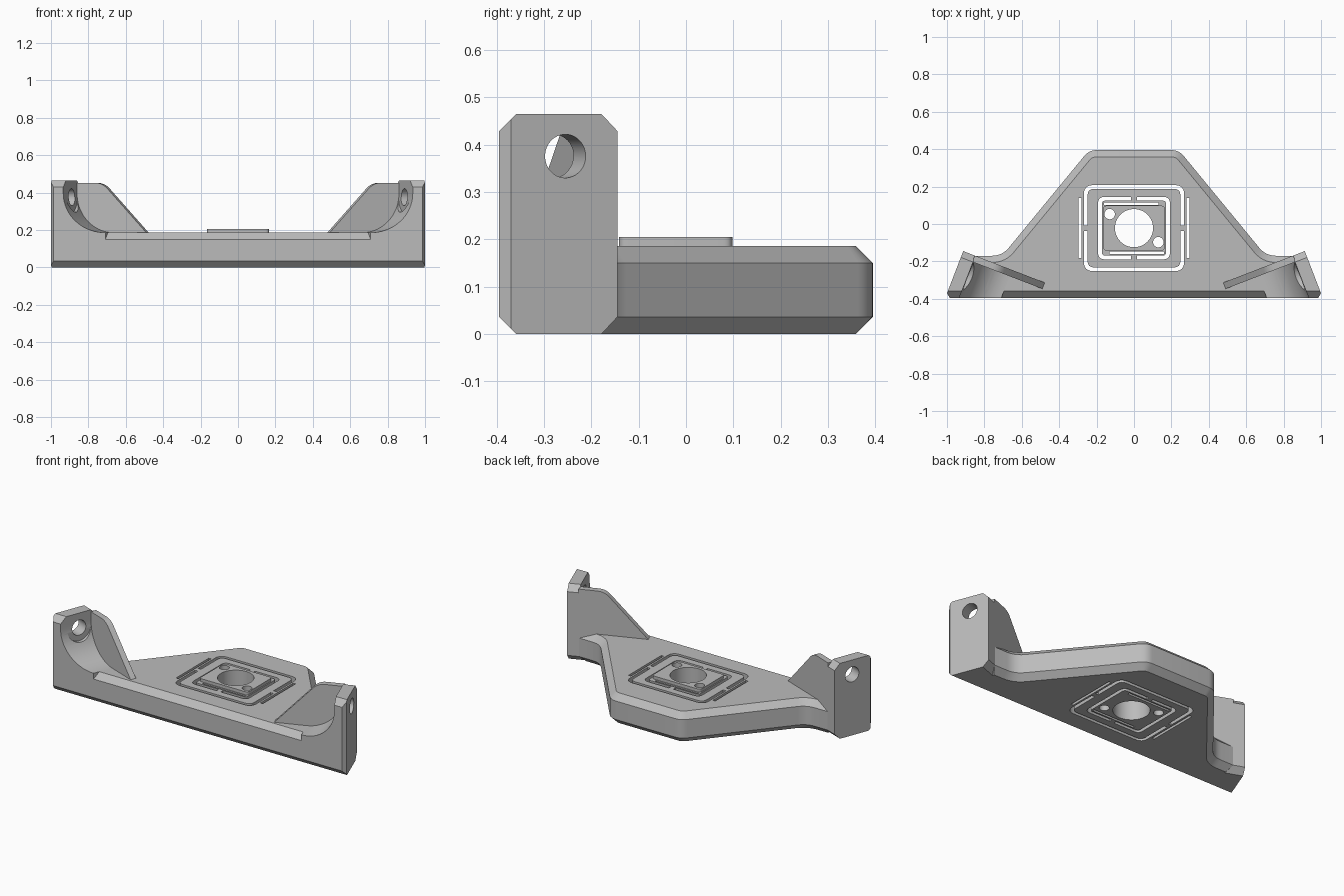
import bpy, bmesh, math
from mathutils import Matrix, Vector

cube = bpy.data.objects.get("Cube")
if cube:
    bpy.data.objects.remove(cube, do_unlink=True)

grey = bpy.data.materials.new("plain_grey")
grey.use_nodes = True
COLOUR = (0.5, 0.5, 0.5, 1)
grey.diffuse_color = COLOUR
grey.node_tree.nodes["Principled BSDF"].inputs["Base Color"].default_value = COLOUR

HEIGHT, DEPTH, FRONT, CHAMFER = 0.465, 0.186, -0.395, 0.036
CENTRE = Vector((0, -0.022))

# End frame: local x runs inward from the end face, y is up, z runs forward
slant = math.radians(21.1)
inward = Vector((-math.cos(slant), -math.sin(slant), 0))
forward = Vector((math.sin(slant), -math.cos(slant), 0))
corner = Vector((0.913, -0.145, 0))
up = Vector((0, 0, 1))
END = Matrix((inward, up, forward)).transposed().to_4x4()
END.translation = corner


def prism(name, pts, lo, hi, frame=Matrix(), bevel=0, clips=()):
    bm = bmesh.new()
    rings = [[bm.verts.new((p[0], p[1], z)) for p in pts] for z in (lo, hi)]
    for ring in rings:
        bm.faces.new(ring)
    for i in range(len(pts)):
        bm.faces.new((rings[0][i - 1], rings[0][i], rings[1][i], rings[1][i - 1]))
    bmesh.ops.recalc_face_normals(bm, faces=bm.faces[:])
    if bevel:
        rims = [e for e in bm.edges if abs(e.verts[0].co.z - e.verts[1].co.z) < 1e-6]
        bmesh.ops.bevel(bm, geom=rims, offset=bevel, segments=1, affect='EDGES')
    bm.transform(frame)
    for co, no in clips:
        bmesh.ops.bisect_plane(bm, geom=bm.verts[:] + bm.edges[:] + bm.faces[:],
                               plane_co=co, plane_no=no, clear_outer=True)
        bmesh.ops.holes_fill(bm, edges=[e for e in bm.edges if e.is_boundary], sides=0)
    bmesh.ops.recalc_face_normals(bm, faces=bm.faces[:])
    mesh = bpy.data.meshes.new(name)
    bm.to_mesh(mesh)
    bm.free()
    mesh.materials.append(grey)
    obj = bpy.data.objects.new(name, mesh)
    bpy.context.collection.objects.link(obj)
    return obj


def apply(obj, kind, **settings):
    mod = obj.modifiers.new("step", kind)
    for key, value in settings.items():
        setattr(mod, key, value)
    bpy.context.view_layer.objects.active = obj
    bpy.ops.object.modifier_apply(modifier=mod.name)


def cut(obj, tool):
    apply(obj, 'BOOLEAN', object=tool, operation='DIFFERENCE', solver='EXACT')
    bpy.data.objects.remove(tool, do_unlink=True)


def mirrored(obj):
    apply(obj, 'MIRROR', use_mirror_merge=False)
    return obj


def rounded(corners, steps=6):
    """Corners are (x, y, tangent length); a length of 0 stays sharp."""
    out = []
    for i, (x, y, t) in enumerate(corners):
        p = Vector((x, y))
        if not t:
            out.append(p)
            continue
        a = p + (Vector(corners[i - 1][:2]) - p).normalized() * t
        b = p + (Vector(corners[(i + 1) % len(corners)][:2]) - p).normalized() * t
        for k in range(steps + 1):
            s = k / steps
            out.append(a * (1 - s) ** 2 + p * 2 * s * (1 - s) + b * s * s)
    return out


def circle(x, y, r, n=48):
    return [(x + r * math.cos(k * math.tau / n), y + r * math.sin(k * math.tau / n)) for k in range(n)]


def rect(hx, hy, r=0, x=0, y=0):
    x, y = CENTRE.x + x, CENTRE.y + y
    return rounded([(x - hx, y - hy, r), (x + hx, y - hy, r), (x + hx, y + hy, r), (x - hx, y + hy, r)])


def end_tools():
    """Bolt holes and wider tool grooves along the slanted axes."""
    axis = END @ Matrix.Translation((0, 0, 0.118))
    turn = Matrix.Rotation(math.pi / 2, 4, 'Y')
    for z in (0.13, 0.376):
        for name, r, near, far in (("bolt_hole", 0.046, -0.1, 0.3), ("tool_groove", 0.08, 0.073, 0.85)):
            yield prism(name, circle(0, z, r), near, far, axis @ turn)


# Base plate with chamfered rims
half = [(0.24, 0.395, 0.04), (0.705, -0.17, 0.055), (0.85, -0.17, 0), (0.925, FRONT, 0)]
outline = rounded(half + [(-x, y, t) for x, y, t in reversed(half)])
plate = prism("base_plate", outline, 0, DEPTH, bevel=CHAMFER)
for tool in end_tools():
    cut(plate, mirrored(tool))

# End flanges with a large concave fillet down to the plate
R = 0.21
sweep = [(0.07 + R - R * math.cos(a), DEPTH + R - R * math.sin(a))
         for a in (k * math.pi / 32 for k in range(17))]
profile = [(0, 0), (0, HEIGHT), (0.07, HEIGHT)] + sweep + [(0.07 + R, 0)]
clips = [
    ((0, FRONT, 0), (0, -1, 0)),
    ((0, FRONT + CHAMFER, HEIGHT), (0, -1, 1)),
    ((0, FRONT + CHAMFER, 0), (0, -1, -1)),
    ((1, -0.37, 0), (0.86, -0.51, 0)),
    (corner + up * (HEIGHT - CHAMFER), up - forward),
    (corner + up * CHAMFER, -up - forward),
]
flanges = prism("end_flanges", profile, 0, 0.4, END, clips=clips)
for tool in end_tools():
    cut(flanges, tool)
mirrored(flanges)

# Gusset wall behind each flange
outline = rounded([(0.066, 0.1, 0), (0.066, 0.452, 0), (0.215, 0.452, 0.04), (0.467, DEPTH, 0), (0.467, 0.1, 0)])
gussets = mirrored(prism("gussets", outline, 0, 0.036, END))

# Raised centre pad
pad = prism("centre_pad", rect(0.165, 0.12, 0.02), DEPTH - 0.02, 0.205)

# Slotted rings with small bridges, and bars that overlap the bridges
for hx, hy, r, bridge in ((0.268, 0.23, 0.05, (0.4, 0.015)), (0.192, 0.167, 0.035, (0.015, 0.4))):
    ring = prism("ring_slot", rect(hx, hy, r), -0.1, 0.3)
    cut(ring, prism("inner", rect(hx - 0.02, hy - 0.02, r - 0.015), -0.2, 0.4))
    cut(ring, prism("bridge", rect(*bridge), -0.2, 0.4))
    cut(plate, ring)
for s in (-1, 1):
    for bar in (rect(0.008, 0.16, x=0.288 * s), rect(0.145, 0.007, x=0.015 * s, y=-0.131 * s)):
        cut(plate, prism("bar_slot", bar, -0.1, 0.3))

# Centre bore and two pin holes
for x, y, r in ((0, 0, 0.102), (-0.13, 0.075, 0.028), (0.13, -0.075, 0.028)):
    for part in (plate, pad):
        cut(part, prism("bore", circle(x, CENTRE.y + y, r), -0.1, 0.3))

bpy.ops.object.select_all(action='DESELECT')
for part in (plate, flanges, gussets, pad):
    part.select_set(True)
bpy.ops.object.shade_smooth_by_angle(angle=math.radians(25))
